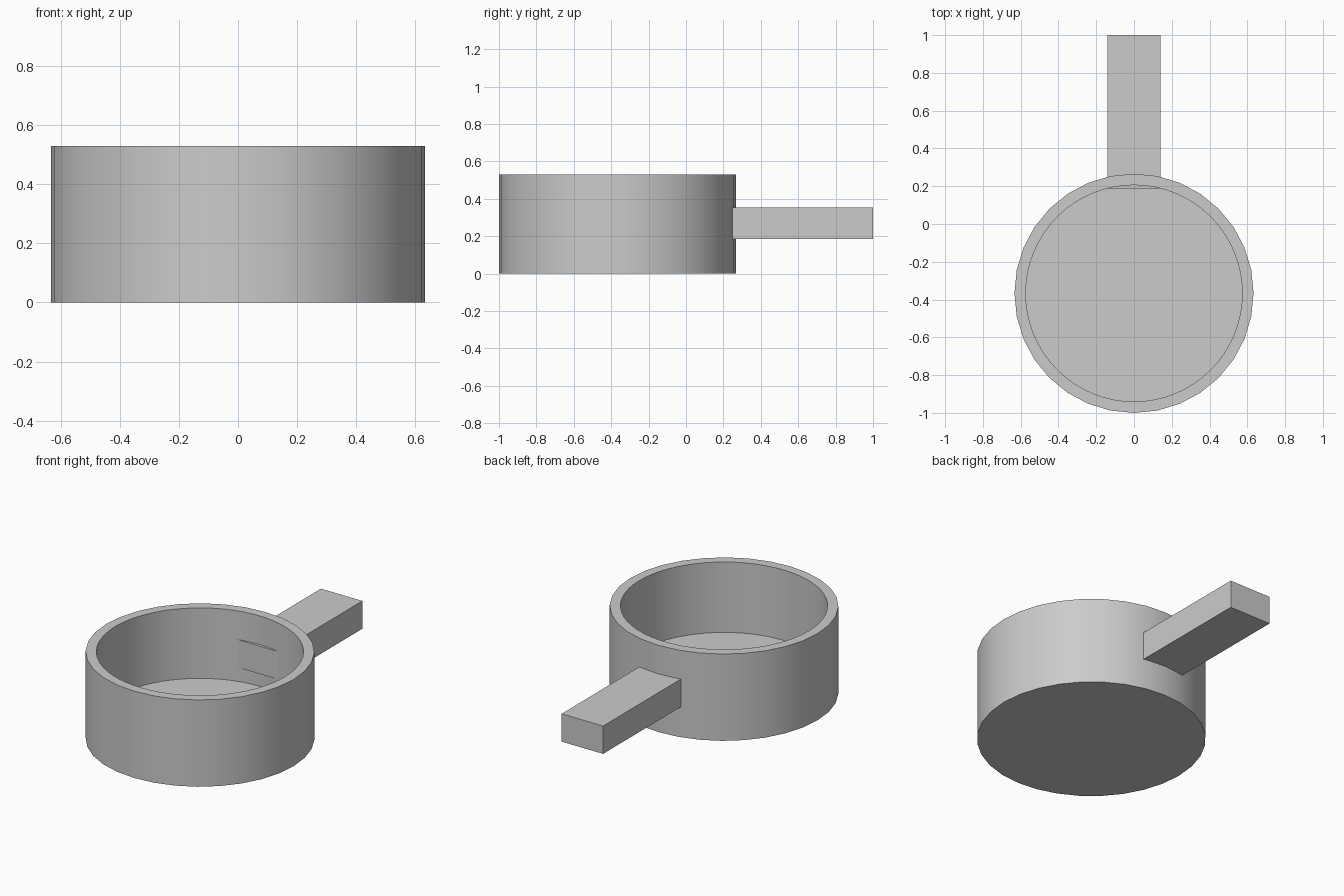
import bpy, bmesh, math

cube = bpy.data.objects.get("Cube")
if cube:
    bpy.data.objects.remove(cube, do_unlink=True)

GREY = (0.6, 0.6, 0.6, 1.0)
mat = bpy.data.materials.new("plain grey")
mat.use_nodes = True
mat.diffuse_color = GREY
mat.node_tree.nodes["Principled BSDF"].inputs["Base Color"].default_value = GREY

CY, R_OUT, R_IN = -0.367, 0.633, 0.573
HEIGHT, FLOOR = 0.53, 0.10


def finish(name, bm):
    bmesh.ops.recalc_face_normals(bm, faces=bm.faces)
    mesh = bpy.data.meshes.new(name)
    bm.to_mesh(mesh)
    bm.free()
    mesh.materials.append(mat)
    obj = bpy.data.objects.new(name, mesh)
    bpy.context.collection.objects.link(obj)
    return obj


def ring(bm, radius, z, sides):
    verts = [bm.verts.new((radius * math.sin(i * math.tau / sides),
                           CY + radius * math.cos(i * math.tau / sides), z))
             for i in range(sides)]
    edges = [bm.edges.new((verts[i], verts[i - 1])) for i in range(sides)]
    return verts, edges


# Pan: 32-sided outer wall, finer round cavity, flat rim and floor
bm = bmesh.new()
base_v, base_e = ring(bm, R_OUT, 0, 32)
top_v, top_e = ring(bm, R_OUT, HEIGHT, 32)
lip_v, lip_e = ring(bm, R_IN, HEIGHT, 64)
floor_v, floor_e = ring(bm, R_IN, FLOOR, 64)
bmesh.ops.bridge_loops(bm, edges=base_e + top_e)
bmesh.ops.bridge_loops(bm, edges=lip_e + floor_e)
for i in range(32):  # rim: each outer side meets two inner sides
    j, a, b = (i + 1) % 32, 2 * i, (2 * i + 2) % 64
    bm.faces.new((top_v[i], top_v[j], lip_v[b], lip_v[a + 1], lip_v[a]))
bm.faces.new(base_v)
bm.faces.new(floor_v)
pan = finish("pan_body", bm)

# Handle: straight bar passing through the back wall
X, Y0, Y1, Z0, Z1 = 0.14, 0.189, 1.0, 0.185, 0.355
bm = bmesh.new()
bmesh.ops.create_cube(bm, size=1)
for v in bm.verts:
    v.co.x *= 2 * X
    v.co.y = Y1 if v.co.y > 0 else Y0
    v.co.z = Z1 if v.co.z > 0 else Z0
finish("handle", bm)

# Smooth the round walls, keep the rims sharp
bpy.ops.object.select_all(action="DESELECT")
pan.select_set(True)
bpy.context.view_layer.objects.active = pan
bpy.ops.object.shade_smooth_by_angle(angle=math.radians(30))
